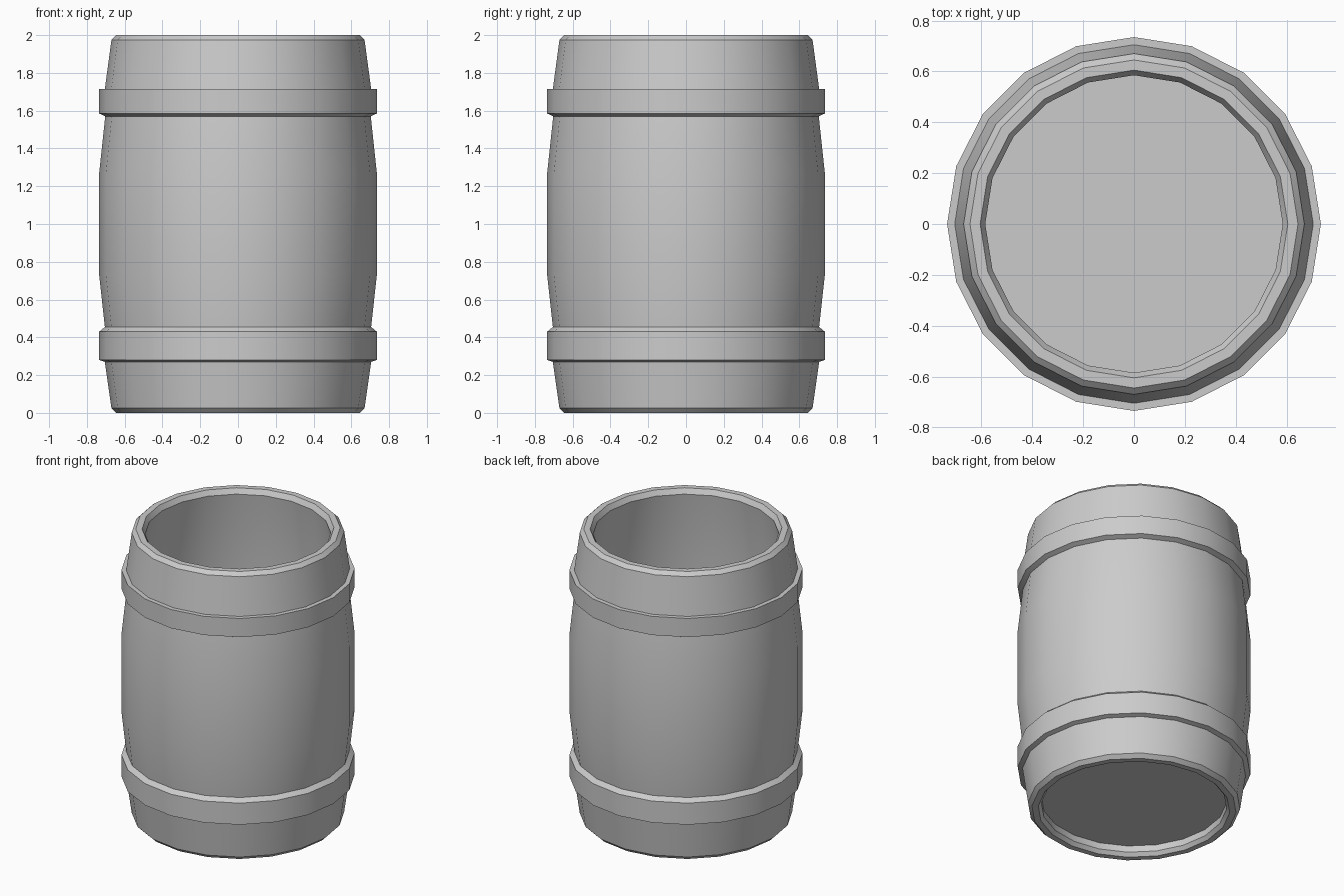
import bpy, bmesh, math

if "Cube" in bpy.data.objects:
    bpy.data.objects.remove(bpy.data.objects["Cube"])

SIDES = 20


def lathe(profile):
    """Spin a list of (radius, z) points around z and return the mesh and its rings."""
    bm = bmesh.new()
    rings = [[bm.verts.new((r * math.cos(2 * math.pi * i / SIDES),
                            r * math.sin(2 * math.pi * i / SIDES), z))
              for i in range(SIDES)] for r, z in profile]
    for a, b in zip(rings, rings[1:]):
        for i in range(SIDES):
            j = (i + 1) % SIDES
            bm.faces.new((a[i], a[j], b[j], b[i]))
    return bm, rings


def part(name, profile, cap=None):
    """Make a lathed object; cap closes the first (0) or last (-1) ring."""
    bm, rings = lathe(profile)
    if cap is not None:
        bm.faces.new(rings[cap][::-1] if cap == 0 else rings[cap])
    mesh = bpy.data.meshes.new(name)
    bm.to_mesh(mesh)
    bm.free()
    obj = bpy.data.objects.new(name, mesh)
    bpy.context.collection.objects.link(obj)
    bpy.ops.object.select_all(action='DESELECT')
    obj.select_set(True)
    bpy.context.view_layer.objects.active = obj
    bpy.ops.object.shade_smooth_by_angle(angle=math.radians(25))


# Bulging wall between the hoops
part("middle_wall", [(0.705, 0.455), (0.735, 0.73), (0.735, 1.27), (0.703, 1.57)])

# Hoops
part("lower_hoop", [(0.705, 0.27), (0.735, 0.28), (0.735, 0.43), (0.705, 0.455)])
part("upper_hoop", [(0.703, 1.57), (0.735, 1.585), (0.735, 1.715), (0.705, 1.715)])

# Lower end: recessed base, chamfered rim and outer wall
part("base_end", [(0.585, 0.07), (0.585, 0.025), (0.605, 0.0), (0.645, 0.0),
                  (0.67, 0.025), (0.705, 0.27)], cap=0)

# Upper end: outer wall, chamfered open rim, bulging inner wall and floor
part("open_end", [(0.705, 1.715), (0.67, 1.975), (0.645, 2.0), (0.605, 2.0),
                  (0.585, 1.965), (0.62, 1.715), (0.655, 1.27), (0.655, 0.73),
                  (0.62, 0.27), (0.60, 0.10)], cap=-1)
